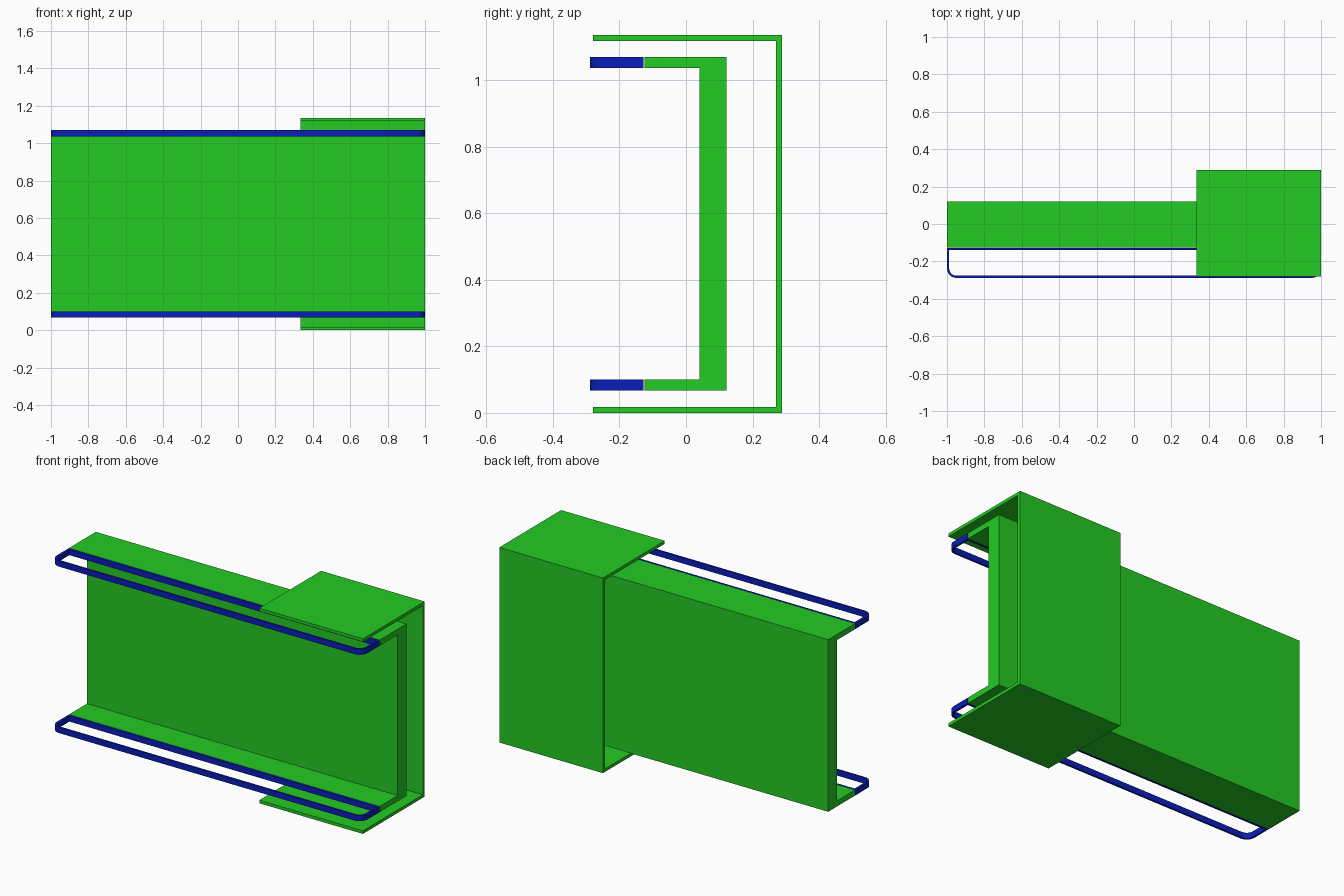
import bpy, bmesh
from math import sin, cos, pi
from mathutils import Vector

cube = bpy.data.objects.get("Cube")
if cube:
    bpy.data.objects.remove(cube, do_unlink=True)


def material(name, color):
    mat = bpy.data.materials.new(name)
    mat.use_nodes = True
    mat.diffuse_color = color
    mat.node_tree.nodes["Principled BSDF"].inputs["Base Color"].default_value = color
    return mat


GREEN = material("bright green", (0.017, 0.597, 0.017, 1))
BLUE = material("deep blue", (0.003, 0.013, 0.485, 1))


def finish(name, bm, mat):
    bmesh.ops.recalc_face_normals(bm, faces=bm.faces)
    mesh = bpy.data.meshes.new(name)
    bm.to_mesh(mesh)
    bm.free()
    mesh.materials.append(mat)
    obj = bpy.data.objects.new(name, mesh)
    bpy.context.collection.objects.link(obj)
    return obj


def extrude(bm, face, offset):
    result = bmesh.ops.extrude_face_region(bm, geom=[face])
    moved = [v for v in result["geom"] if isinstance(v, bmesh.types.BMVert)]
    bmesh.ops.translate(bm, verts=moved, vec=offset)


def channel(name, x0, x1, front, back, bottom, top, web, flange):
    """C-section open to the front, swept along x."""
    inner = back - web
    profile = [(front, bottom), (back, bottom), (back, top), (front, top),
               (front, top - flange), (inner, top - flange),
               (inner, bottom + flange), (front, bottom + flange)]
    bm = bmesh.new()
    face = bm.faces.new([bm.verts.new((x0, y, z)) for y, z in profile])
    extrude(bm, face, Vector((x1 - x0, 0, 0)))
    return finish(name, bm, GREEN)


def loop_outline(inset, half=1.0, front=-0.288, back=-0.127, radius=0.05, steps=8):
    """Rectangle with square rear corners and rounded front corners."""
    r = radius - inset
    cx, cy = half - radius, front + radius
    right = [(half - inset, back - inset)]
    for i in range(steps + 1):
        a = pi / 2 * i / steps
        right.append((cx + r * cos(a), cy - r * sin(a)))
    return right + [(-x, y) for x, y in reversed(right)]


def band(name, z0, z1, wall=0.012):
    """Thin closed strip standing on edge."""
    bm = bmesh.new()
    rings = [[bm.verts.new((x, y, z)) for x, y in loop_outline(inset)]
             for inset, z in ((0, z0), (0, z1), (wall, z1), (wall, z0))]
    count = len(rings[0])
    for k in range(4):
        a, b = rings[k], rings[(k + 1) % 4]
        for i in range(count):
            j = (i + 1) % count
            bm.faces.new((a[i], a[j], b[j], b[i]))
    obj = finish(name, bm, BLUE)
    bpy.ops.object.select_all(action='DESELECT')
    obj.select_set(True)
    bpy.context.view_layer.objects.active = obj
    bpy.ops.object.shade_smooth_by_angle()
    return obj


# Long inner channel and the short sleeve around its left end
channel("main_channel", -1, 1, -0.125, 0.121, 0.068, 1.069, 0.081, 0.033)
channel("outer_sleeve", 0.333, 1, -0.28, 0.288, 0, 1.135, 0.018, 0.018)

# Blue strips along the flange edges
band("lower_band", 0.068, 0.101)
band("upper_band", 1.036, 1.069)
